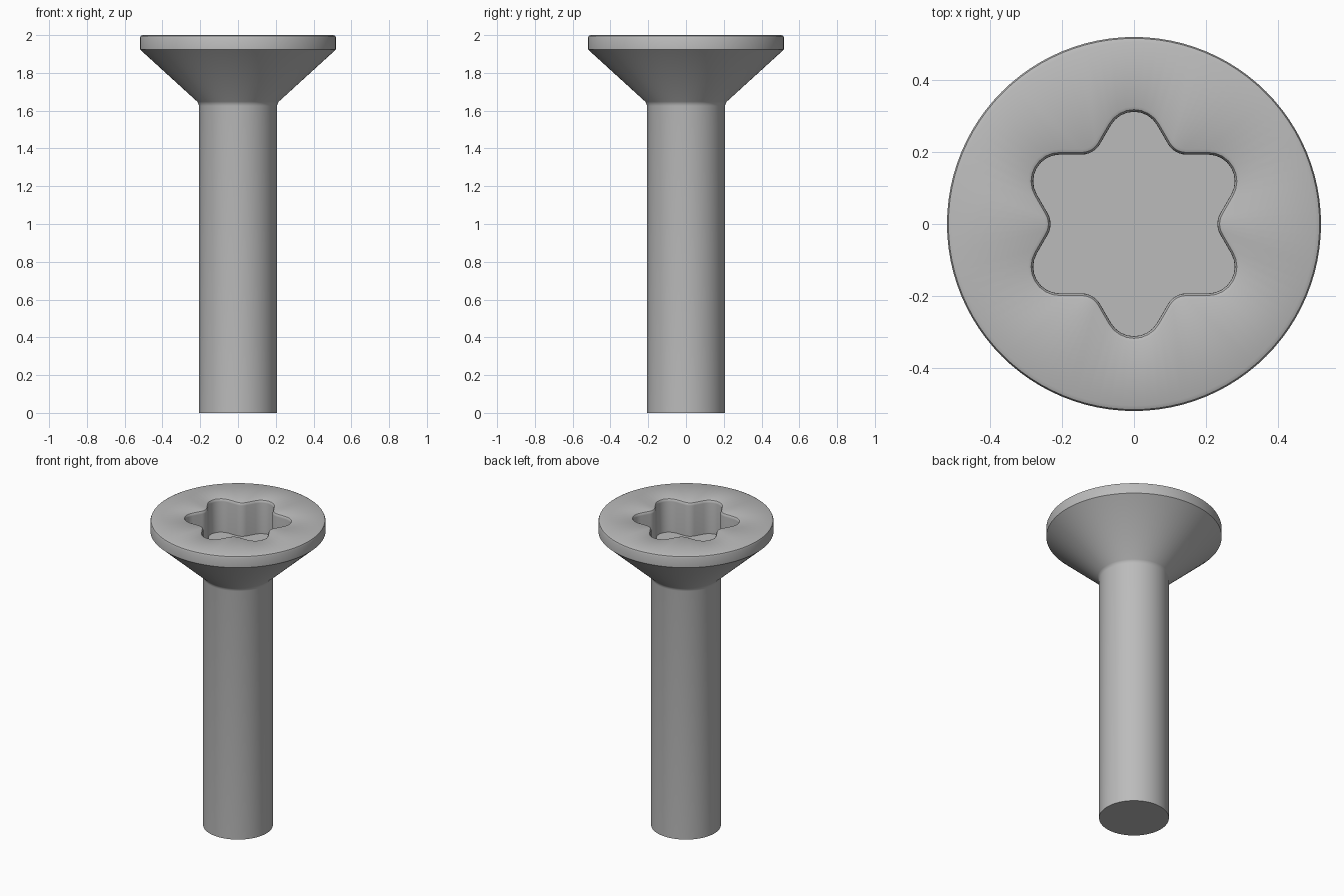
import bpy
import bmesh
from math import radians, sin, cos

cube = bpy.data.objects.get("Cube")
if cube:
    bpy.data.objects.remove(cube, do_unlink=True)

LOBES = 6
TIP, VALLEY = 9, 7            # points on each tip arc and valley arc
PER_LOBE = TIP + VALLEY
SOCKET_FLOOR = 1.78


def circle(radius, z):
    """Ring of the turned body, indexed to line up with the socket outline."""
    step = radians(60 / PER_LOBE)
    start = radians(30) - step * (TIP // 2)
    return [(radius * cos(start + i * step), radius * sin(start + i * step), z)
            for i in range(LOBES * PER_LOBE)]


def arc(direction, distance, radius, first, last, count):
    """Arc around a centre placed along a direction; angles in degrees."""
    cx, cy = distance * cos(radians(direction)), distance * sin(radians(direction))
    angles = [radians(first + (last - first) * i / (count - 1)) for i in range(count)]
    return [(cx + radius * cos(a), cy + radius * sin(a)) for a in angles]


def star(offset, z):
    """Six-lobed socket outline, grown outward by an offset."""
    points = []
    for lobe in range(LOBES):
        d = 30 + 60 * lobe
        points += arc(d, 0.238, 0.074 + offset, d - 60, d + 60, TIP)
        v = d + 30
        points += arc(v, 0.291, 0.059 - offset, v + 210, v + 150, VALLEY)
    return [(x, y, z) for x, y in points]


# Rings from the shank end, over the countersunk head, down into the socket
rings = [circle(r, z) for r, z in (
    (0.207, 0), (0.207, 1.625), (0.209, 1.637), (0.216, 1.648),
    (0.52, 1.925), (0.52, 1.985), (0.516, 1.995), (0.505, 2))]
rings += [star(o, z) for o, z in (
    (0.015, 2), (0.006, 1.996), (0.001, 1.988), (0, 1.98), (0, SOCKET_FLOOR))]

bm = bmesh.new()
loops = [[bm.verts.new(p) for p in ring] for ring in rings]
count = LOBES * PER_LOBE
for low, high in zip(loops, loops[1:]):
    for i in range(count):
        j = (i + 1) % count
        bm.faces.new((low[i], low[j], high[j], high[i]))
bm.faces.new(loops[0][::-1])      # shank end
bm.faces.new(loops[-1])           # socket floor
bmesh.ops.recalc_face_normals(bm, faces=bm.faces)

mesh = bpy.data.meshes.new("countersunk_screw")
bm.to_mesh(mesh)
bm.free()
screw = bpy.data.objects.new("countersunk_screw", mesh)
bpy.context.collection.objects.link(screw)

# Plain grey metal
steel = bpy.data.materials.new("steel_grey")
steel.use_nodes = True
colour = (0.5, 0.5, 0.5, 1)
steel.diffuse_color = colour
steel.node_tree.nodes["Principled BSDF"].inputs["Base Color"].default_value = colour
mesh.materials.append(steel)

bpy.context.view_layer.objects.active = screw
screw.select_set(True)
bpy.ops.object.shade_smooth_by_angle(angle=radians(30))
